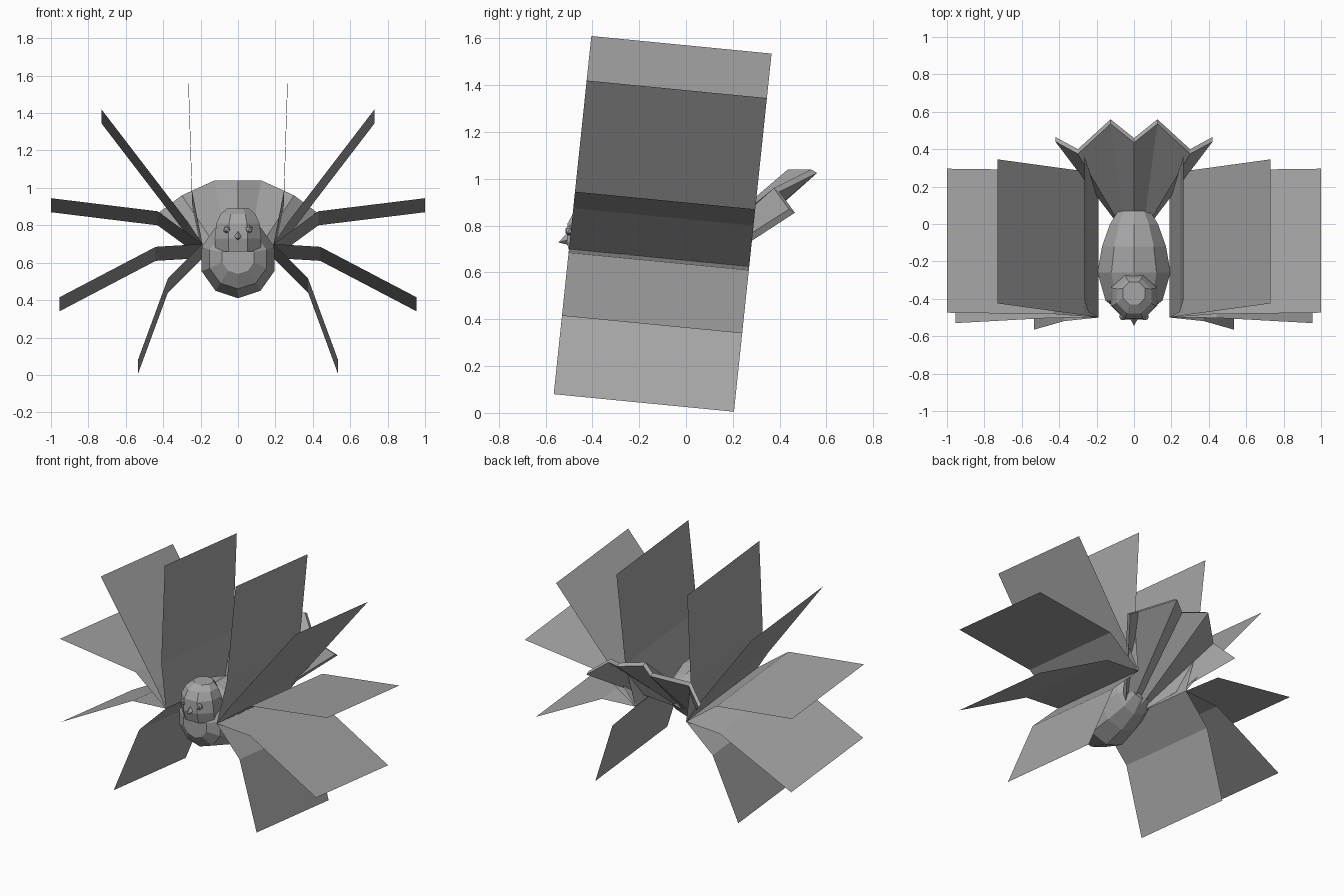
import bpy, math
from mathutils import Vector

if "Cube" in bpy.data.objects:
    bpy.data.objects.remove(bpy.data.objects["Cube"], do_unlink=True)

grey = bpy.data.materials.new("plain grey")
grey.use_nodes = True
colour = (0.38, 0.38, 0.38, 1)
grey.diffuse_color = colour
grey.node_tree.nodes["Principled BSDF"].inputs["Base Color"].default_value = colour


def make(name, verts, faces):
    mesh = bpy.data.meshes.new(name)
    mesh.from_pydata([tuple(v) for v in verts], [], faces)
    mesh.update()
    mesh.materials.append(grey)
    obj = bpy.data.objects.new(name, mesh)
    bpy.context.collection.objects.link(obj)
    return obj


def loft(name, rings):
    """Skin equal-length closed rings and cap both ends."""
    n = len(rings[0])
    verts = [v for ring in rings for v in ring]
    faces = [(r * n + i, r * n + (i + 1) % n, (r + 1) * n + (i + 1) % n, (r + 1) * n + i)
             for r in range(len(rings) - 1) for i in range(n)]
    last = (len(rings) - 1) * n
    faces += [tuple(reversed(range(n))), tuple(range(last, last + n))]
    return make(name, verts, faces)


def turn(n, start=0.0):
    return [(math.cos(start + i * math.tau / n), math.sin(start + i * math.tau / n))
            for i in range(n)]


# Body: faceted rings from breast to rump (y, centre z, half width, half height)
body = [(-0.46, 0.63, 0.09, 0.09), (-0.41, 0.62, 0.16, 0.16), (-0.26, 0.62, 0.205, 0.21),
        (-0.12, 0.64, 0.18, 0.19), (0.0, 0.65, 0.135, 0.14), (0.07, 0.66, 0.09, 0.07)]
loft("body", [[(c * w, y, z + s * h) for c, s in turn(10, math.pi / 2)]
              for y, z, w, h in body])

# Head: stacked octagons (z, centre y, radius)
head = [(0.66, -0.37, 0.13), (0.73, -0.385, 0.135), (0.81, -0.39, 0.125),
        (0.86, -0.385, 0.10), (0.89, -0.37, 0.065)]
loft("head", [[(c * r, y + s * r, z) for c, s in turn(8, math.pi / 8)]
              for z, y, r in head])

# Beak: short wedge pointing forward and down
make("beak", [(-0.04, -0.47, 0.75), (0.04, -0.47, 0.75), (0, -0.48, 0.80),
              (0, -0.545, 0.728), (0, -0.47, 0.71)],
     [(0, 3, 2), (2, 3, 1), (0, 4, 3), (3, 4, 1), (0, 2, 1, 4)])

# Eyes
for side, label in ((1, "left"), (-1, "right")):
    bpy.ops.mesh.primitive_ico_sphere_add(subdivisions=1, radius=0.023,
                                          location=(side * 0.058, -0.495, 0.778))
    eye = bpy.context.object
    eye.name = label + "_eye"
    eye.data.materials.append(grey)

# Wing feathers: broad folded sheets fanning out from each shoulder (x, z)
chord = Vector((0, 0.77, -0.075))
shoulder = (0.19, 0.70)
feathers = {"top": [(0.245, 0.98), (0.265, 1.61)],
            "upper": [(0.27, 0.82), (0.73, 1.42)],
            "middle": [(0.43, 0.875), (1.0, 0.945)],
            "lower": [(0.44, 0.685), (0.955, 0.415)],
            "bottom": [(0.375, 0.515), (0.535, 0.08)]}
for side, label in ((1, "left"), (-1, "right")):
    for name, points in feathers.items():
        front = [Vector((side * x, -0.50 + 0.105 * (z - 0.70), z))
                 for x, z in [shoulder] + points]
        back = [p + chord for p in front]
        make(f"{label}_{name}_feather", front + back, [(0, 1, 4, 3), (1, 2, 5, 4)])

# Tail: pleated fan with a thick rim, half described then mirrored
rim = [(0, 0.435, 1.04), (0.125, 0.535, 1.04), (0.30, 0.375, 0.96), (0.42, 0.44, 0.87)]
root = [(0, 0.05, 0.71), (0.06, 0.045, 0.69), (0.10, 0.04, 0.66), (0.11, 0.03, 0.61)]


def mirrored(half):
    return [Vector((-x, y, z)) for x, y, z in reversed(half[1:])] + [Vector(p) for p in half]


top_root, top_rim = mirrored(root), mirrored(rim)
low_rim = [p + Vector((0, 0.025, -0.015)) for p in top_rim]
low_root = [Vector((p.x * 0.4, -0.03, 0.50 + 0.3 * abs(p.x))) for p in top_root]
loft("tail", [list(row) for row in zip(top_root, top_rim, low_rim, low_root)])
